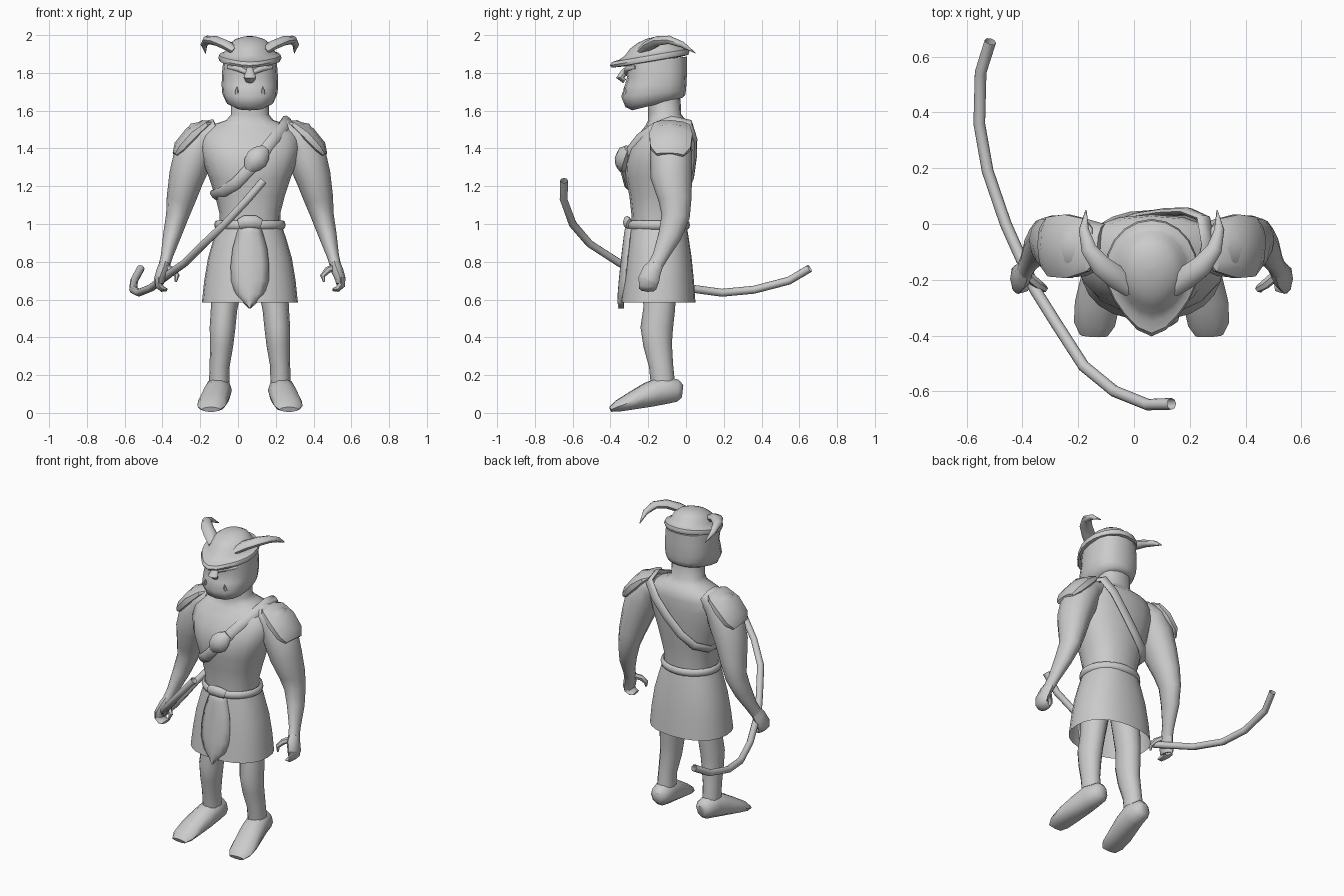
import bpy, bmesh, math
from mathutils import Vector

C = 0.063  # centre line of the figure
grey = bpy.data.materials.new("plain_grey")
grey.diffuse_color = (0.6, 0.6, 0.6, 1)


def loft(name, rings, caps=True, loop=False, closed=True, angle=50):
    """Skin a list of equal-length rings."""
    bm = bmesh.new()
    rows = [[bm.verts.new(p) for p in r] for r in rings]
    n = len(rows[0])
    for i in range(len(rows) if loop else len(rows) - 1):
        a, b = rows[i], rows[(i + 1) % len(rows)]
        for j in range(n if closed else n - 1):
            k = (j + 1) % n
            bm.faces.new((a[j], a[k], b[k], b[j]))
    if caps and closed and not loop:
        bm.faces.new(rows[0])
        bm.faces.new(rows[-1])
    bmesh.ops.remove_doubles(bm, verts=bm.verts, dist=0.0005)
    bmesh.ops.recalc_face_normals(bm, faces=bm.faces)
    me = bpy.data.meshes.new(name)
    bm.to_mesh(me)
    bm.free()
    ob = bpy.data.objects.new(name, me)
    bpy.context.collection.objects.link(ob)
    me.materials.append(grey)
    bpy.ops.object.select_all(action='DESELECT')
    ob.select_set(True)
    bpy.context.view_layer.objects.active = ob
    bpy.ops.object.shade_smooth_by_angle(angle=math.radians(angle))
    return ob


def stack(name, rows, n=16, power=2.0, **kw):
    """Horizontal rings: (z, half width, front y, back y, tilt)."""
    rings = []
    for z, rx, yf, yb, tilt in rows:
        cy, ry, ring = (yf + yb) / 2, (yb - yf) / 2, []
        for j in range(n):
            t = 2 * math.pi * j / n
            c, s = math.cos(t), math.sin(t)
            px = math.copysign(abs(c) ** (2 / power), c) * rx
            py = math.copysign(abs(s) ** (2 / power), s) * ry
            ring.append((C + px, cy + py, z + tilt * py))
        rings.append(ring)
    return loft(name, rings, **kw)


def tube(name, pts, ref, n=8, side=None, **kw):
    """Sweep ellipses (x, y, z, a, b) along a path; b lies along ref.
    With side given, x is the distance from the centre line."""
    loop = kw.get("loop", False)
    P = [Vector((p[0] if side is None else C + side * p[0], p[1], p[2])) for p in pts]
    rings = []
    for i, p in enumerate(P):
        if loop:
            t = P[(i + 1) % len(P)] - P[i - 1]
        else:
            t = P[min(i + 1, len(P) - 1)] - P[max(i - 1, 0)]
        t.normalize()
        v = Vector(ref)
        v = (v - t * v.dot(t)).normalized()
        u = t.cross(v)
        a, b = pts[i][3:5]
        rings.append([p + u * a * math.cos(2 * math.pi * j / n) + v * b * math.sin(2 * math.pi * j / n)
                      for j in range(n)])
    return loft(name, rings, **kw)


X, Y, Z = (1, 0, 0), (0, 1, 0), (0, 0, 1)

# Torso and neck
stack("torso", [
    (0.97, .160, -.285, -.005, 0), (1.06, .162, -.290, -.002, 0), (1.15, .185, -.300, .010, 0),
    (1.24, .215, -.318, .020, 0), (1.32, .245, -.322, .028, 0), (1.40, .265, -.300, .034, 0),
    (1.47, .262, -.255, .034, 0), (1.52, .215, -.215, .028, 0), (1.55, .125, -.200, .000, 0),
    (1.58, .100, -.200, -.025, 0), (1.68, .100, -.200, -.030, 0)], power=2.3)

# Head with heavy jaw, nose, brows and tusks
stack("head", [
    (1.635, .090, -.285, -.020, .25), (1.650, .128, -.320, -.005, .20), (1.690, .146, -.343, .000, .10),
    (1.735, .150, -.325, .002, .03), (1.775, .148, -.312, .004, 0), (1.81, .147, -.318, .005, 0),
    (1.87, .140, -.318, .005, .1)], power=2.5)
tube("nose", [(C, -.300, 1.835, .016, .012), (C, -.328, 1.800, .024, .020),
              (C, -.348, 1.775, .034, .022), (C, -.325, 1.755, .022, .012)], Y)
for s, w in ((-1, "right"), (1, "left")):
    tube(w + "_brow", [(.012, -.318, 1.800, .012, .012), (.06, -.312, 1.822, .014, .016),
                       (.115, -.265, 1.830, .010, .010)], Z, side=s)
    tube(w + "_tusk", [(.070, -.318, 1.690, .013, .013), (.070, -.326, 1.705, .010, .010),
                       (.069, -.326, 1.728, .001, .001)], Y, n=6, side=s)

# Hat: pointed tilted brim running into a dome
rings = []
for k, dz in ((.78, -.022), (.97, -.018), (1.0, -.004), (.97, .012), (.86, .018),
              (.76, .035), (.66, .066), (.48, .090), (.25, .103), (.03, .107)):
    ring = []
    for j in range(20):
        t = 2 * math.pi * j / 20
        peak = .055 * max(0, -math.sin(t)) ** 6 * k ** 4
        y = -.165 + .183 * k * math.sin(t) - peak
        ring.append((C + .167 * k * math.cos(t), y, 1.884 + .17 * (y + .165) + dz))
    rings.append(ring)
loft("hat", rings, angle=40)

# Parts that exist on both sides
for s, w in ((-1, "right"), (1, "left")):
    tube(w + "_horn", [(.075, -.235, 1.915, .030, .022), (.120, -.195, 1.945, .042, .026),
                       (.180, -.150, 1.970, .038, .026), (.225, -.090, 1.975, .028, .022),
                       (.243, -.020, 1.950, .018, .016), (.235, .050, 1.905, .002, .002)], Z, side=s)

    tube(w + "_arm", [(.17, -.085, 1.50, .060, .085), (.245, -.083, 1.465, .095, .105),
                      (.295, -.080, 1.37, .108, .112), (.335, -.078, 1.25, .094, .110),
                      (.365, -.058, 1.13, .077, .088), (.385, -.055, 1.04, .060, .075),
                      (.412, -.085, .94, .048, .062), (.440, -.135, .83, .032, .042),
                      (.452, -.160, .785, .030, .040)], Y, n=12, side=s)
    tube(w + "_palm", [(.448, -.150, .80, .028, .036), (.462, -.180, .755, .032, .050),
                       (.480, -.197, .705, .028, .056), (.478, -.200, .680, .022, .050)], Y, side=s)
    tube(w + "_fingers", [(.484, -.197, .715, .022, .052), (.484, -.200, .675, .020, .050),
                          (.462, -.203, .655, .016, .045), (.440, -.205, .652, .008, .035)], Y, side=s)
    tube(w + "_thumb", [(.455, -.175, .775, .018, .018), (.410, -.215, .755, .018, .018),
                        (.385, -.232, .725, .014, .014), (.392, -.240, .695, .006, .006)], Y, n=6, side=s)

    # Shoulder plate
    tube(w + "_shoulder_plate", [(.205, -.070, 1.535, .010, .060), (.235, -.075, 1.525, .030, .100),
                                 (.300, -.080, 1.470, .052, .120), (.365, -.082, 1.400, .045, .112),
                                 (.395, -.085, 1.365, .018, .075)], Y, n=10, side=s, angle=35)

    # Leg and foot
    tube(w + "_leg", [(.095, -.140, .85, .085, .095), (.125, -.140, .65, .078, .088),
                      (.137, -.142, .55, .070, .084), (.145, -.155, .45, .068, .086),
                      (.150, -.150, .36, .062, .076), (.160, -.132, .25, .053, .064),
                      (.162, -.125, .18, .054, .064), (.162, -.115, .10, .050, .060)], Y, n=12, side=s)
    tube(w + "_foot", [(.160, -.018, .115, .030, .035), (.160, -.045, .118, .058, .062),
                       (.165, -.120, .120, .070, .078), (.178, -.200, .095, .076, .068),
                       (.196, -.290, .062, .080, .048), (.205, -.360, .036, .074, .032),
                       (.207, -.400, .018, .050, .014)], Z, n=10, side=s)

# Skirt, open underneath
stack("skirt", [(1.0, .165, -.293, .002, 0), (.93, .190, -.303, .014, 0), (.82, .222, -.318, .030, 0),
                (.70, .242, -.332, .042, 0), (.585, .254, -.345, .050, 0)], n=24, power=2.3, caps=False)

# Belt with front knot
tube("belt", [(C + .175 * math.cos(t), -.146 + .153 * math.sin(t), .995, .014, .024)
              for t in (2 * math.pi * j / 24 for j in range(24))], Z, loop=True)
tube("belt_knot", [(C - .056, -.300, 1.00, .016, .028), (C - .03, -.312, 1.01, .022, .034),
                   (C + .03, -.312, 1.01, .022, .034), (C + .056, -.300, 1.00, .016, .028)], Z)

# Hanging front cloth: curved sheet ending in a point
rows = []
for z, hw, y in ((1.02, .045, -.315), (.95, .070, -.328), (.87, .092, -.338), (.78, .102, -.348),
                 (.70, .100, -.356), (.63, .078, -.362), (.59, .045, -.362), (.552, .004, -.360)):
    rows.append([(C + hw * u, y + .030 * abs(u) ** 2, z) for u in (-1, -.6, -.25, 0, .25, .6, 1)])
cloth = loft("front_cloth", rows, closed=False)
cloth.modifiers.new("thickness", 'SOLIDIFY').thickness = 0.008

# Strap round the chest, with a knot in front
path = [(.265, -.075, 1.550), (.245, -.165, 1.515), (.195, -.250, 1.455), (.130, -.312, 1.375),
        (.060, -.335, 1.290), (-.010, -.315, 1.215), (-.075, -.265, 1.170), (-.125, -.170, 1.150),
        (-.120, -.070, 1.155), (-.060, .000, 1.185), (.020, .028, 1.250), (.110, .042, 1.350),
        (.190, .045, 1.450), (.250, .020, 1.530)]
tube("chest_strap", [p + (.015, .032) for p in path], (1, 0, -1), loop=True)
tube("strap_knot", [(.055, -.335, 1.285, .015, .025), (.075, -.340, 1.315, .034, .050),
                    (.100, -.338, 1.345, .040, .060), (.125, -.328, 1.375, .034, .050),
                    (.145, -.312, 1.400, .015, .025)], (1, 0, -1))

# Bow stave held in the right hand
stave = [(-.515, .655, .765), (-.550, .545, .700), (-.555, .360, .652), (-.525, .190, .636),
         (-.460, .000, .662), (-.355, -.235, .742), (-.280, -.355, .795), (-.180, -.510, .895),
         (-.070, -.600, 1.000), (.050, -.648, 1.130), (.135, -.645, 1.230)]
tube("bow_stave", [p + (.021, .021) for p in stave], Z, caps=False)
